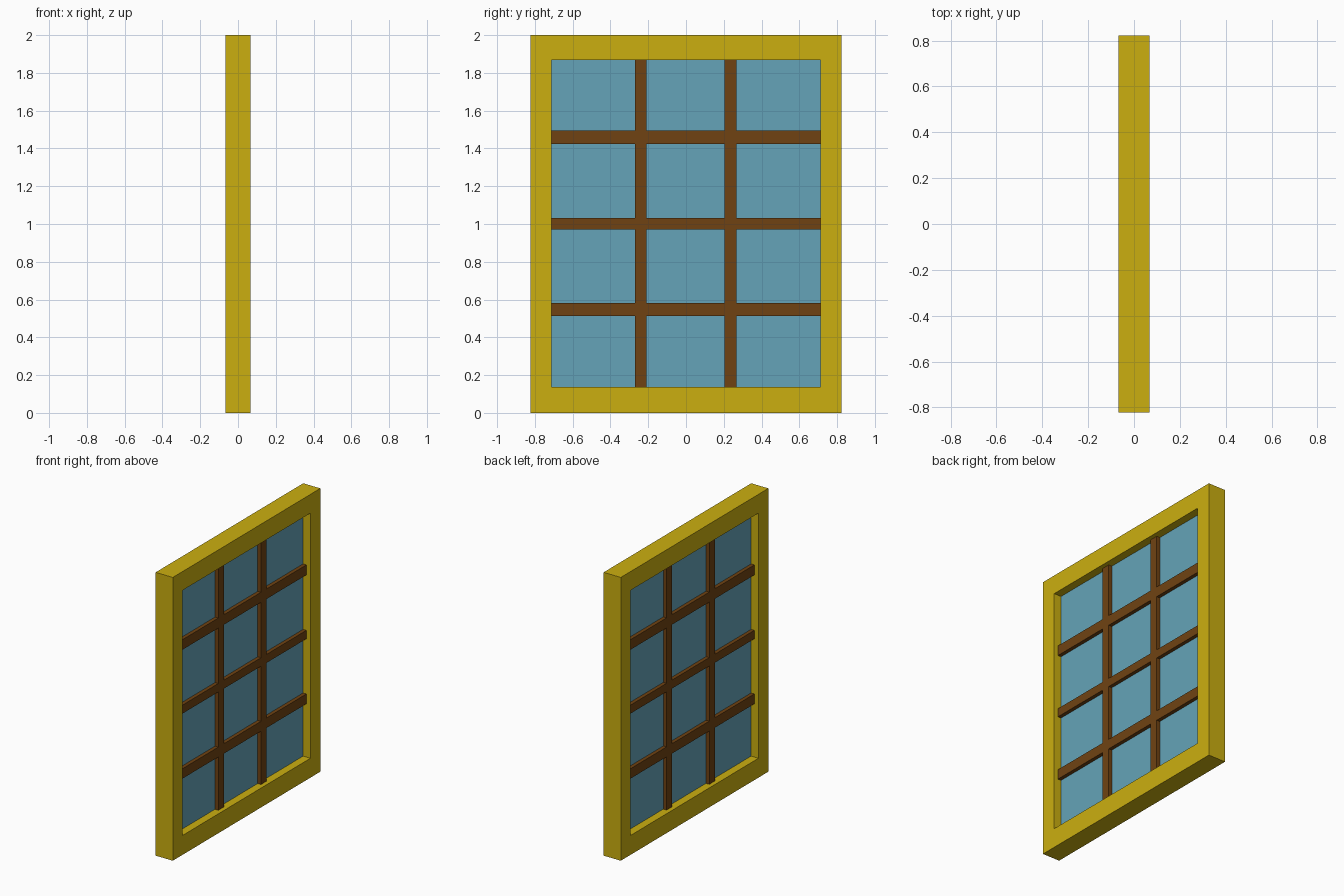
import bpy, bmesh

if "Cube" in bpy.data.objects:
    bpy.data.objects.remove(bpy.data.objects["Cube"])


def material(name, color):
    m = bpy.data.materials.new(name)
    m.diffuse_color = color
    m.use_nodes = True
    m.node_tree.nodes["Principled BSDF"].inputs["Base Color"].default_value = m.diffuse_color
    return m


YELLOW = material("yellow_paint", (0.60, 0.43, 0.005, 1))
BROWN = material("brown_wood", (0.16, 0.055, 0.006, 1))
BLUE = material("blue_glass", (0.13, 0.37, 0.48, 1))


def finish(bm, name, mat):
    bmesh.ops.recalc_face_normals(bm, faces=bm.faces)
    mesh = bpy.data.meshes.new(name)
    bm.to_mesh(mesh)
    bm.free()
    mesh.materials.append(mat)
    ob = bpy.data.objects.new(name, mesh)
    bpy.context.collection.objects.link(ob)
    return ob


def box(name, half_x, y0, y1, z0, z1, mat):
    bm = bmesh.new()
    bmesh.ops.create_cube(bm, size=1)
    for v in bm.verts:
        v.co = (v.co.x * 2 * half_x,
                (y0 + y1) / 2 + v.co.y * (y1 - y0),
                (z0 + z1) / 2 + v.co.z * (z1 - z0))
    return finish(bm, name, mat)


# Outer frame: rectangular ring with mitred corners
HALF_Y, OPEN_Y, OPEN_Z0, OPEN_Z1 = 0.823, 0.712, 0.137, 1.867
FRAME_X, BAR_X, GLASS_X = 0.067, 0.036, 0.01


def rect(bm, x, hy, z0, z1):
    corners = ((-hy, z0), (hy, z0), (hy, z1), (-hy, z1))
    return [bm.verts.new((x, y, z)) for y, z in corners]


bm = bmesh.new()
loops = [rect(bm, -FRAME_X, HALF_Y, 0, 2),
         rect(bm, FRAME_X, HALF_Y, 0, 2),
         rect(bm, FRAME_X, OPEN_Y, OPEN_Z0, OPEN_Z1),
         rect(bm, -FRAME_X, OPEN_Y, OPEN_Z0, OPEN_Z1)]
for k in range(4):
    a, b = loops[k], loops[(k + 1) % 4]
    for i in range(4):
        j = (i + 1) % 4
        bm.faces.new((a[i], a[j], b[j], b[i]))
finish(bm, "window_frame", YELLOW)

# Glass pane
box("glass_pane", GLASS_X, -OPEN_Y, OPEN_Y, OPEN_Z0, OPEN_Z1, BLUE)

# Upright glazing bars
uprights = [(-0.271, -0.208), (0.205, 0.268)]
for n, (y0, y1) in enumerate(uprights):
    box(f"upright_bar_{n + 1}", BAR_X, y0, y1, OPEN_Z0, OPEN_Z1, BROWN)

# Cross bars, fitted between the uprights
rails = [(0.513, 0.583), (0.972, 1.032), (1.423, 1.494)]
spans = [(-OPEN_Y, uprights[0][0]), (uprights[0][1], uprights[1][0]),
         (uprights[1][1], OPEN_Y)]
for r, (z0, z1) in enumerate(rails):
    for s, (y0, y1) in enumerate(spans):
        box(f"cross_bar_{r + 1}_{s + 1}", BAR_X, y0, y1, z0, z1, BROWN)
